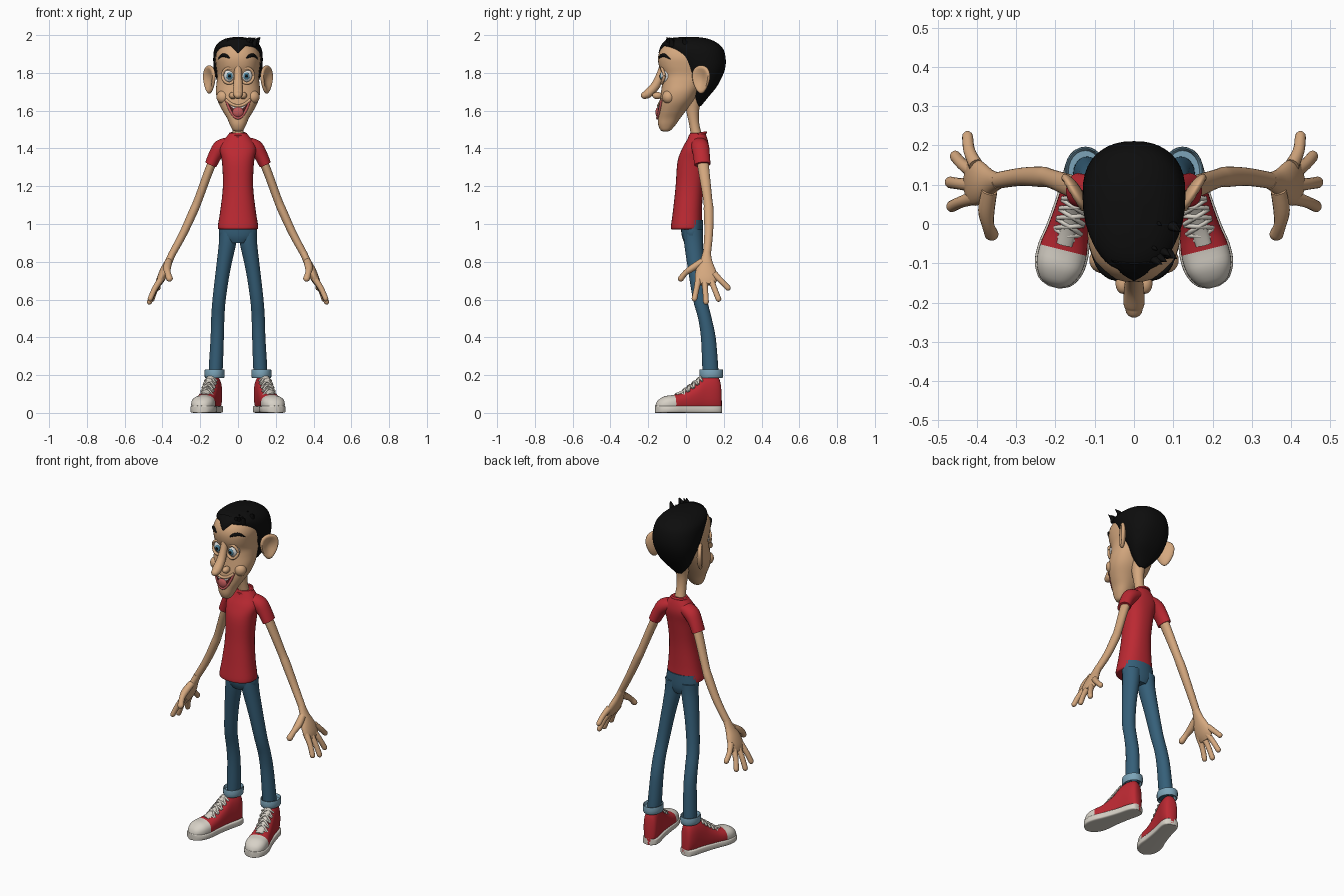
import bpy, bmesh, math, random
from mathutils import Vector, Matrix

random.seed(4)
if "Cube" in bpy.data.objects:
    bpy.data.objects.remove(bpy.data.objects["Cube"])

def material(name, *rgb):
    m = bpy.data.materials.new(name)
    m.use_nodes = True
    m.diffuse_color = (*rgb, 1)
    m.node_tree.nodes["Principled BSDF"].inputs["Base Color"].default_value = (*rgb, 1)
    return m

skin = material("skin", .66, .39, .21)
black = material("black hair", .004, .004, .004)
red = material("red cloth", .5, .022, .032)
denim = material("denim", .036, .115, .19)
cuff_blue = material("light denim", .2, .37, .48)
cream = material("cream rubber", .68, .64, .57)
white = material("white", .78, .78, .76)
blue = material("iris blue", .08, .25, .36)
pink = material("tongue pink", .52, .1, .1)
dark = material("mouth dark", .09, .015, .015)
X, Y, Z = Vector((1, 0, 0)), Vector((0, 1, 0)), Vector((0, 0, 1))

def finish(name, bm, *mats):
    bmesh.ops.recalc_face_normals(bm, faces=bm.faces)
    me = bpy.data.meshes.new(name)
    bm.to_mesh(me)
    bm.free()
    for m in mats:
        me.materials.append(m)
    ob = bpy.data.objects.new(name, me)
    bpy.context.collection.objects.link(ob)
    return ob

def spline(rows, steps=4):
    """Smooth curve through rows of numbers."""
    out = []
    for i in range(len(rows) - 1):
        a, b, c, d = (rows[max(i - 1, 0)], rows[i], rows[i + 1], rows[min(i + 2, len(rows) - 1)])
        for k in range(steps):
            t = k / steps
            out.append([q + .5 * t * (r - p + t * (2*p - 5*q + 4*r - s + t * (3*(q - r) + s - p)))
                        for p, q, r, s in zip(a, b, c, d)])
    return out + [list(rows[-1])]

def tube(name, rows, *mats, ref=Y, axis=None, power=2, n=24, steps=4, round_end=False, rule=None):
    """Loft of oval rings; each row is x, y, z, radius along ref, other radius."""
    rows = [[max(v, .001) if j > 2 else v for j, v in enumerate(r)] for r in spline(rows, steps)]
    if round_end:
        x, y, z, a, b = rows[-1]
        t = (Vector((x, y, z)) - Vector(rows[-2][:3])).normalized()
        for ang in (.4, .8, 1.15, 1.45):
            p = Vector((x, y, z)) + t * a * math.sin(ang)
            rows.append([*p, a * math.cos(ang), b * math.cos(ang)])
    bm, rings = bmesh.new(), []
    for i, r in enumerate(rows):
        t = axis or Vector(rows[min(i + 1, len(rows) - 1)][:3]) - Vector(rows[max(i - 1, 0)][:3])
        t = t.normalized()
        u = (ref - t * ref.dot(t)).normalized()
        w = t.cross(u)
        ring = []
        for k in range(n):
            c, s = math.cos(math.tau * k / n), math.sin(math.tau * k / n)
            c, s = (math.copysign(abs(v) ** (2 / power), v) for v in (c, s))
            ring.append(bm.verts.new(Vector(r[:3]) + u * r[3] * c + w * r[4] * s))
        rings.append(ring)
    for a, b in zip(rings, rings[1:]):
        for k in range(n):
            bm.faces.new((a[k], a[k - 1], b[k - 1], b[k]))
    bm.faces.new(rings[0])
    bm.faces.new(rings[-1])
    if rule:
        for f in bm.faces:
            f.material_index = rule(f.calc_center_median())
    return finish(name, bm, *mats)

def ball(name, loc, scale, mat, rot=0, shape=None):
    bm = bmesh.new()
    bmesh.ops.create_uvsphere(bm, u_segments=24, v_segments=16, radius=1)
    if shape:
        for v in bm.verts:
            v.co = shape(v.co)
    bm.transform(Matrix.Translation(loc) @ Matrix.Rotation(rot, 4, 'Z') @ Matrix.Diagonal((*scale, 1)))
    return finish(name, bm, mat)

def level(rows):
    """Rows of z, half width, front y, back y turned into horizontal rings."""
    return [(0, (f + b) / 2, z, w, (b - f) / 2) for z, w, f, b in rows]

# Head and face surface
FP = 2.3
face = level([(1.49, .012, -.12, -.095), (1.497, .028, -.135, -.08), (1.525, .043, -.147, -.055),
              (1.56, .058, -.148, -.03), (1.6, .082, -.145, 0), (1.65, .107, -.14, .04),
              (1.7, .117, -.132, .07), (1.75, .113, -.126, .1), (1.79, .11, -.126, .12),
              (1.835, .116, -.143, .14), (1.88, .119, -.148, .14), (1.92, .108, -.137, .13),
              (1.95, .085, -.112, .1), (1.965, .05, -.08, .06)])
tube("head", face, skin, ref=X, axis=Z, power=FP, n=40)
dense = spline(face, 4)

def face_y(x, z):
    for a, b in zip(dense, dense[1:]):
        if a[2] <= z <= b[2]:
            t = (z - a[2]) / (b[2] - a[2])
            cy, rx, ry = (a[j] + t * (b[j] - a[j]) for j in (1, 3, 4))
            return cy - ry * max(0, 1 - abs(x / rx) ** FP) ** (1 / FP)
    return 0

def on_face(x, z, r, lift=0):
    return (x, face_y(x, z) - lift, z, r, r)

tube("neck", [(0, .065, 1.43, .036, .034), (0, .045, 1.52, .028, .027), (0, .035, 1.6, .032, .034),
              (0, .04, 1.68, .045, .05)], skin, ref=X, axis=Z)

# Hair cap with front peak and tufts
tube("hair", level([(1.625, .02, .055, .08), (1.68, .072, .04, .125), (1.73, .1, .03, .165),
                    (1.8, .124, -.015, .2), (1.86, .131, -.055, .211), (1.92, .127, -.1, .2),
                    (1.955, .108, -.123, .17), (1.98, .07, -.09, .12), (1.99, .02, -.03, .06)]),
     black, ref=X, axis=Z, power=2.3, n=40)
tube("hair_peak", [(0, -.09, 1.965, .06, .02), (0, -.122, 1.94, .035, .012), (0, -.143, 1.905, .003, .003)],
     black, ref=X)
for i in range(9):
    x, y = random.uniform(.03, .1), random.uniform(-.1, .02)
    tube(f"hair_tuft_{i}", [(x, y, 1.945, .016, .016), (x + .01, y - .005, 1.97, .01, .01),
                            (x + .025, y - .015, 1.988, .001, .001)], black, n=8)

# Nose
tube("nose", [(0, -.115, 1.86, .022, .02), (0, -.133, 1.8, .02, .02), (0, -.16, 1.735, .025, .024),
              (0, -.2, 1.692, .027, .024), (0, -.217, 1.682, .022, .02)], skin, ref=X, round_end=True)

# Open smiling mouth: teeth, dark gap, tongue and lips
def smile(u, v):
    top, low = 1.625 + .033 * u * u, 1.56 + .098 * u * u
    return .064 * u, low + v * (top - low)

bm = bmesh.new()
N, M = 24, 10
grid = [[bm.verts.new(on_face(*smile(2 * i / N - 1, j / M), 0, .005)[:3]) for j in range(M + 1)]
        for i in range(N + 1)]
for i in range(N):
    for j in range(M):
        f = bm.faces.new((grid[i][j], grid[i + 1][j], grid[i + 1][j + 1], grid[i][j + 1]))
        f.material_index = 1 if j >= M * .7 else 0
bmesh.ops.remove_doubles(bm, verts=bm.verts, dist=.0001)
finish("mouth", bm, dark, white)
ball("tongue", (0, face_y(0, 1.59) - .002, 1.592), (.03, .014, .027), pink)
for name, v, mat, r in (("upper_lip", 1, skin, .008), ("lower_lip", 0, pink, .007)):
    tube(name, [on_face(*smile(k / 4, v), r, .003) for k in range(-4, 5)], mat, ref=Z, n=10)

# Shirt and hips
tube("shirt", [(0, .002, .972, .098, .078), (0, .003, .985, .107, .083), (0, .008, 1.07, .094, .077),
               (0, .018, 1.2, .08, .073), (0, .032, 1.33, .085, .077), (0, .05, 1.4, .097, .07),
               (0, .06, 1.445, .075, .055), (0, .062, 1.482, .043, .04)], red, ref=X, axis=Z, power=2.3, n=32)
tube("collar", [(.043 * math.cos(a), .062 + .043 * math.sin(a), 1.474 + .01 * math.sin(a), .007, .007)
                for a in (math.tau * k / 12 for k in range(13))], red, ref=Z, n=8)
tube("hips", [(0, .035, .9, .06, .043), (0, .033, .94, .1, .056), (0, .03, 1.02, .095, .06)],
     denim, ref=X, axis=Z)

for side, s in (("left", 1), ("right", -1)):
    def mirror(rows):
        return [(r[0] * s, *r[1:]) for r in rows]

    # Eyes, lids, brows, cheeks, nostrils and ears
    ey = face_y(.047, 1.785) + .018
    ball(f"{side}_eye", (s * .047, ey, 1.785), (.034, .036, .04), white)
    ball(f"{side}_iris", (s * .045, ey - .031, 1.783), (.017, .008, .019), blue)
    ball(f"{side}_pupil", (s * .045, ey - .037, 1.783), (.008, .004, .009), black)
    for lid, sign in (("upper", 1), ("lower", -1)):
        tube(f"{side}_{lid}_lid", mirror([(.047 + .035 * math.cos(a), ey - .014 - .014 * math.sin(a),
             1.785 + sign * .04 * math.sin(a), .008, .008) for a in (math.pi * k / 8 for k in range(9))]),
             skin, n=10)
    tube(f"{side}_brow", mirror([on_face(.045, 1.878, .003), on_face(.062, 1.89, .009),
         on_face(.085, 1.892, .009), on_face(.105, 1.872, .002)]), black, ref=Z, n=10)
    ball(f"{side}_cheek", (s * .078, -.092, 1.672), (.036, .034, .036), skin)
    ball(f"{side}_nostril", (s * .028, -.152, 1.68), (.019, .026, .019), skin)

    def ear_shape(c):
        r2 = c.y * c.y + c.z * c.z
        hollow = 1.6 * r2 - .3 if c.x * s > 0 and r2 < .7 else 1
        return Vector((c.x * hollow, c.y * (.85 + .25 * c.z), c.z))
    ball(f"{side}_ear", (s * .152, .08, 1.765), (.02, .062, .075), skin, -s * .55, ear_shape)

    # Sleeve, arm and hand
    tube(f"{side}_sleeve", mirror([(.045, .068, 1.425, .045, .035), (.09, .076, 1.405, .047, .042),
         (.12, .082, 1.365, .044, .036), (.144, .087, 1.315, .043, .032)]), red)
    tube(f"{side}_arm", mirror([(.1, .08, 1.4, .03, .025), (.147, .092, 1.3, .03, .023),
         (.21, .115, 1.13, .024, .022), (.235, .12, 1.07, .026, .023), (.29, .12, .95, .023, .021),
         (.352, .11, .835, .021, .019)]), skin)
    tube(f"{side}_palm", mirror([(.345, .11, .85, .021, .019), (.365, .107, .805, .032, .02),
         (.388, .105, .755, .053, .024), (.408, .107, .71, .06, .022), (.422, .108, .68, .045, .014)]), skin)
    fingers = {"index": (.068, .464, .045, .605), "middle": (.098, .468, .106, .588),
               "ring": (.128, .455, .172, .603), "little": (.15, .424, .222, .662)}
    for finger, (ky, tx, ty, tz) in fingers.items():
        kz = .735 if finger == "little" else .715
        mid = ((.403 + tx) / 2 + .006, (ky + ty) / 2, (kz + tz) / 2)
        tube(f"{side}_{finger}_finger", mirror([(.403, ky, kz, .019, .018), (*mid, .015, .015),
             (tx, ty, tz, .015, .014)]), skin, n=14, round_end=True)
    tube(f"{side}_thumb", mirror([(.368, .085, .8, .02, .02), (.376, .035, .768, .021, .019),
         (.372, -.002, .742, .016, .015), (.363, -.026, .712, .018, .016)]), skin, ref=X, n=14, round_end=True)

    # Trouser leg and rolled cuff
    tube(f"{side}_leg", mirror([(.05, .038, .97, .05, .052), (.055, .04, .9, .046, .05),
         (.08, .055, .75, .038, .043), (.1, .075, .6, .035, .038), (.107, .1, .5, .035, .036),
         (.11, .118, .4, .035, .039), (.117, .128, .25, .037, .042), (.12, .13, .19, .035, .042)]),
         denim, ref=X, axis=Z)
    tube(f"{side}_cuff", mirror([(.124, .134, z, r, r + .01) for z, r in
         ((.205, .036), (.186, .045), (.19, .052), (.222, .053), (.229, .049), (.212, .043))]),
         cuff_blue, ref=X, axis=Z, steps=2)

    # Shoe with cream toe, sole and laces
    heel, along = Vector((s * .116, .187, 0)), Vector((s * .089, -.352, 0))
    across = Z.cross(along).normalized() * s

    def shoe_rows(rows, grow=0, height=None):
        return [(*(heel + along * t + Z * (height or h) / 2), w + grow, (height or h) / 2)
                for t, w, h in rows]
    outline = [(0, .01, .09), (.03, .033, .175), (.12, .043, .2), (.28, .044, .19), (.42, .047, .145),
               (.58, .053, .11), (.72, .061, .095), (.85, .058, .088), (.95, .038, .065), (.99, .008, .035)]
    tube(f"{side}_shoe", shoe_rows(outline), red, cream, ref=X, axis=along, power=2.4, n=32,
         rule=lambda c: int((c - heel).dot(along) / along.length_squared > .71))
    tube(f"{side}_sole", shoe_rows(outline, .005, .038), cream, ref=X, axis=along, power=6, n=32)
    tube(f"{side}_shoe_tongue", [(*(heel + along * t + Z * z), .021, .01) for t, z in
         ((.3, .188), (.42, .146), (.55, .115), (.68, .095))], cream, ref=X, n=14)
    for k in range(5):
        t, z = .34 + .07 * k, .18 - .019 * k
        for tilt in (-1, 1):
            tube(f"{side}_lace_{k}_{tilt}", [(*(heel + along * (t + tilt * q * .03) + across * q * .034
                 + Z * (z + .004 - .024 * q * q - tilt * q * .008)), .006, .006)
                 for q in (-1, -.5, 0, .5, 1)], cream, ref=Z, n=8)

# Smooth shading with crisp hems
bpy.ops.object.select_all(action='DESELECT')
for ob in bpy.context.collection.objects:
    if ob.type == 'MESH':
        ob.select_set(True)
        bpy.context.view_layer.objects.active = ob
bpy.ops.object.shade_smooth_by_angle(angle=math.radians(45))
